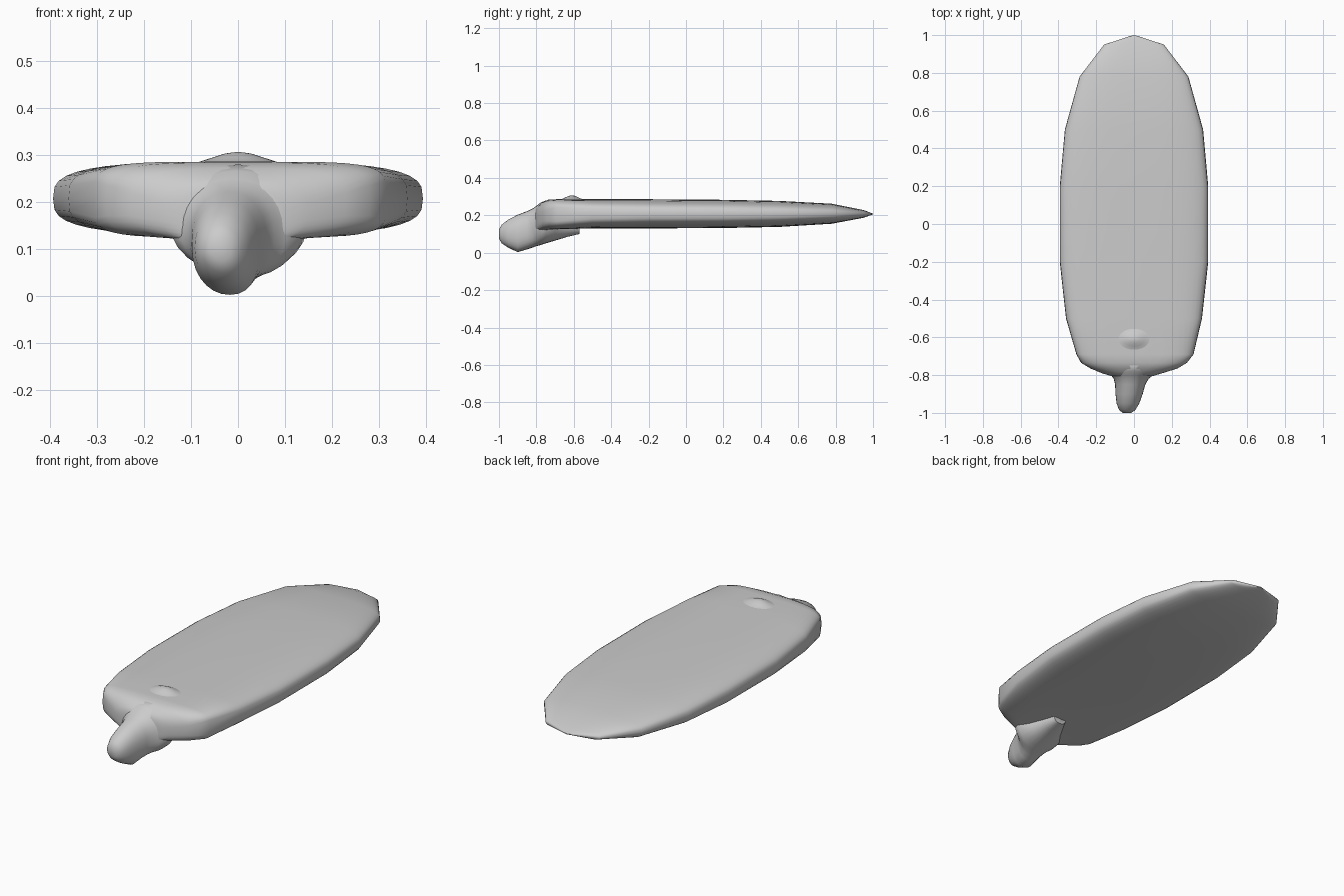
import bpy, bmesh, math

cube = bpy.data.objects.get("Cube")
if cube:
    bpy.data.objects.remove(cube, do_unlink=True)

grey = bpy.data.materials.new("plain grey")
grey.use_nodes = True
colour = (0.6, 0.6, 0.6, 1)
grey.diffuse_color = colour
grey.node_tree.nodes["Principled BSDF"].inputs["Base Color"].default_value = colour


def finish(name, bm, angle):
    bmesh.ops.recalc_face_normals(bm, faces=bm.faces)
    mesh = bpy.data.meshes.new(name)
    bm.to_mesh(mesh)
    bm.free()
    mesh.materials.append(grey)
    obj = bpy.data.objects.new(name, mesh)
    bpy.context.collection.objects.link(obj)
    bpy.ops.object.select_all(action='DESELECT')
    obj.select_set(True)
    bpy.context.view_layer.objects.active = obj
    bpy.ops.object.shade_smooth_by_angle(angle=math.radians(angle))
    return obj


def power(v, n):
    return math.copysign(abs(v) ** (2 / n), v)


def loft(name, stations, sides, angle, skew=0):
    """Skin rounded sections given as (y, centre x, half width, top, bottom, squareness)."""
    bm = bmesh.new()
    rings = []
    for y, cx, half, top, bottom, n in stations:
        ring = []
        for i in range(sides):
            a = math.tau * i / sides
            u, v = power(math.cos(a), n), power(math.sin(a), n)
            x = cx + half * u + skew * half * max(0, -v) ** 2
            ring.append(bm.verts.new((x, y, (top + bottom) / 2 + (top - bottom) / 2 * v)))
        rings.append(ring)
    for a, b in zip(rings, rings[1:]):
        for i in range(sides):
            j = (i + 1) % sides
            bm.faces.new((a[i], a[j], b[j], b[i]))
    bm.faces.new(rings[0])
    bm.faces.new(rings[-1])
    return finish(name, bm, angle)


# Long flat blade with a blunt front and a tapered rear
loft("blade", [
    (-0.805, -0.01, 0.11, 0.235, 0.10, 2.5),
    (-0.79, -0.01, 0.16, 0.25, 0.11, 2.8),
    (-0.765, 0, 0.23, 0.272, 0.118, 3.2),
    (-0.735, 0, 0.28, 0.284, 0.122, 4),
    (-0.69, 0.005, 0.31, 0.286, 0.125, 5),
    (-0.5, 0, 0.36, 0.286, 0.13, 3.6),
    (-0.2, 0, 0.393, 0.286, 0.13, 3.2),
    (0.2, 0, 0.393, 0.283, 0.132, 3.2),
    (0.5, 0, 0.366, 0.277, 0.138, 3),
    (0.78, 0, 0.288, 0.262, 0.155, 2.8),
    (0.95, 0, 0.158, 0.228, 0.187, 2.5),
    (1.0, 0, 0.004, 0.209, 0.205, 2),
], 40, 50)

# Stubby handle, flaring into the blade and running back as a wedge underneath
loft("handle", [
    (-1.0, -0.037, 0.022, 0.125, 0.075, 2),
    (-0.985, -0.036, 0.043, 0.15, 0.05, 2),
    (-0.95, -0.032, 0.06, 0.177, 0.027, 2.2),
    (-0.9, -0.026, 0.072, 0.203, 0.003, 2.2),
    (-0.85, -0.02, 0.08, 0.222, 0.018, 2.2),
    (-0.82, -0.015, 0.092, 0.236, 0.028, 2.2),
    (-0.8, -0.01, 0.112, 0.25, 0.035, 2.1),
    (-0.78, -0.005, 0.14, 0.266, 0.04, 2),
    (-0.75, 0, 0.15, 0.28, 0.05, 2),
    (-0.7, 0, 0.11, 0.26, 0.065, 2),
    (-0.63, 0.005, 0.07, 0.22, 0.086, 2.2),
    (-0.57, 0.01, 0.04, 0.2, 0.1, 2.5),
], 28, 60, 0.12)

# Low swelling on top of the blade
bm = bmesh.new()
center = bm.verts.new((0, -0.61, 0.307))
previous = None
for r in (0.25, 0.5, 0.75, 1):
    z = 0.282 + 0.025 * (0.5 + 0.5 * math.cos(math.pi * r))
    ring = [bm.verts.new((0.11 * r * math.cos(math.tau * i / 24),
                          -0.61 + 0.075 * r * math.sin(math.tau * i / 24), z))
            for i in range(24)]
    for i in range(24):
        j = (i + 1) % 24
        if previous:
            bm.faces.new((previous[i], ring[i], ring[j], previous[j]))
        else:
            bm.faces.new((center, ring[i], ring[j]))
    previous = ring
bm.faces.new(list(reversed(previous)))
finish("top_swelling", bm, 60)
